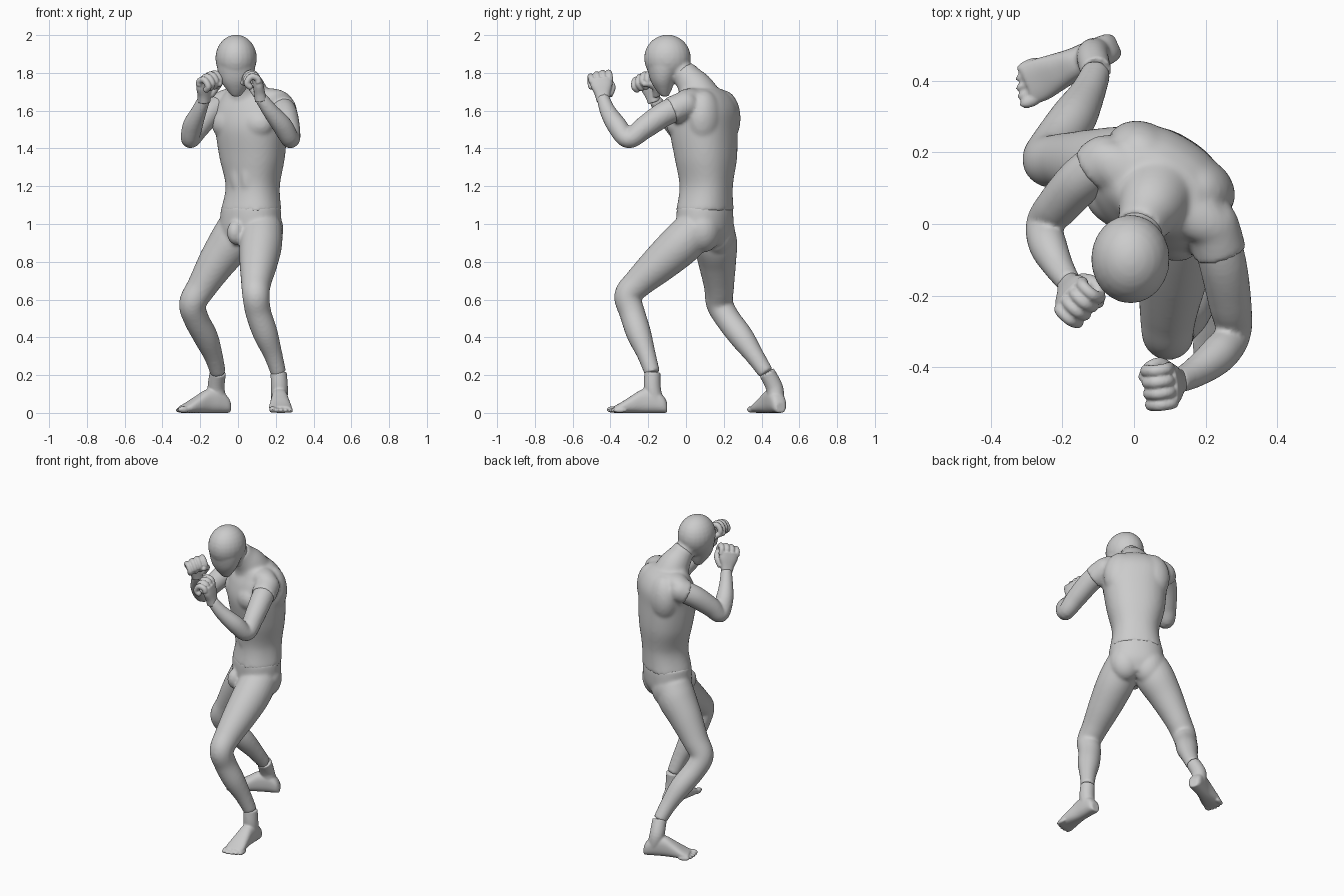
import bpy, bmesh, math
from mathutils import Vector, Matrix

if "Cube" in bpy.data.objects:
    bpy.data.objects.remove(bpy.data.objects["Cube"])

YAW = math.radians(32)
WIDE = Vector((math.cos(YAW), -math.sin(YAW), 0))    # body's left
BACK = Vector((math.sin(YAW), math.cos(YAW), 0))
X, Y, UP = Vector((1, 0, 0)), Vector((0, 1, 0)), Vector((0, 0, 1))


def spline(pts, n=6):
    """Catmull-Rom through tuples of any length."""
    out = []
    for i in range(len(pts) - 1):
        p = [pts[max(i - 1, 0)], pts[i], pts[i + 1], pts[min(i + 2, len(pts) - 1)]]
        for k in range(n):
            t = k / n
            out.append([0.5 * (2 * b + (c - a) * t + (2 * a - 5 * b + 4 * c - d) * t * t
                               + (3 * b - a - 3 * c + d) * t ** 3) for a, b, c, d in zip(*p)])
    return out + [list(pts[-1])]


def loft(bm, pts, axes=None, ref=X, power=2.0, n=28):
    """Skin rings (x, y, z, ru[, rv]); rings follow the path unless axes are fixed."""
    s = spline(pts)
    rings = []
    for i, q in enumerate(s):
        if axes:
            u, v = axes
        else:
            t = Vector(s[min(i + 1, len(s) - 1)][:3]) - Vector(s[max(i - 1, 0)][:3])
            v = t.cross(ref).normalized()
            u = v.cross(t).normalized()
        ring = []
        for k in range(n):
            a = math.tau * k / n
            c, d = math.cos(a), math.sin(a)
            c = math.copysign(abs(c) ** (2 / power), c)
            d = math.copysign(abs(d) ** (2 / power), d)
            ring.append(bm.verts.new(Vector(q[:3]) + u * c * q[3] + v * d * q[-1]))
        rings.append(ring)
    for r0, r1 in zip(rings, rings[1:]):
        for k in range(n):
            bm.faces.new((r0[k], r0[(k + 1) % n], r1[(k + 1) % n], r1[k]))
    bm.faces.new(rings[0])
    bm.faces.new(rings[-1])


def ball(bm, c, r, axes=(WIDE, BACK, UP)):
    """Ellipsoid with radii along the given axes."""
    m = Matrix([list(a * k) for a, k in zip(axes, r)]).transposed().to_4x4()
    bmesh.ops.create_uvsphere(bm, u_segments=24, v_segments=14, radius=1,
                              matrix=Matrix.Translation(c) @ m)


def body(c, w, b, z):
    """Point offset from (c) along the turned body's width and back."""
    return Vector((c[0], c[1], z)) + WIDE * w + BACK * b


def finish(bm, name, voxel=0.009, smooth=5):
    bmesh.ops.recalc_face_normals(bm, faces=bm.faces)
    me = bpy.data.meshes.new(name)
    bm.to_mesh(me)
    bm.free()
    ob = bpy.data.objects.new(name, me)
    bpy.context.collection.objects.link(ob)
    r = ob.modifiers.new("Fuse", 'REMESH')
    r.mode, r.voxel_size, r.use_smooth_shade = 'VOXEL', voxel, True
    s = ob.modifiers.new("Soften", 'SMOOTH')
    s.factor, s.iterations = 0.5, smooth
    return ob


# Arm and leg paths: x, y, z, radius
arms = {
    "left": [(.22, -.005, 1.63, .066), (.248, -.11, 1.585, .066), (.268, -.22, 1.51, .06),
             (.277, -.305, 1.45, .05), (.235, -.365, 1.52, .053), (.17, -.415, 1.60, .042),
             (.12, -.44, 1.67, .033)],
    "right": [(-.082, .175, 1.63, .066), (-.15, .12, 1.585, .066), (-.213, .05, 1.51, .06),
              (-.252, -.0, 1.45, .05), (-.24, -.06, 1.52, .053), (-.21, -.12, 1.59, .042),
              (-.18, -.165, 1.66, .033)],
}
legs = {
    "left": [(.125, .06, .98, .11), (.12, -.03, .89, .113), (.108, -.14, .79, .10),
             (.096, -.25, .69, .08), (.095, -.308, .62, .072), (.108, -.285, .53, .068),
             (.145, -.25, .42, .066), (.185, -.21, .31, .05), (.215, -.178, .21, .041)],
    "right": [(.0, .14, .98, .11), (-.04, .155, .90, .116), (-.11, .165, .80, .101),
              (-.19, .175, .67, .08), (-.24, .178, .58, .072), (-.222, .22, .50, .067),
              (-.17, .295, .40, .065), (-.13, .365, .30, .05), (-.105, .425, .21, .041)],
}

# Torso with chest, shoulder blades, neck slope and shoulder caps
bm = bmesh.new()
loft(bm, [(.069, .10, 1.07, .161, .14), (.078, .107, 1.20, .14, .134),
          (.075, .105, 1.35, .172, .153), (.07, .093, 1.50, .19, .165),
          (.07, .10, 1.60, .195, .155), (.07, .10, 1.67, .165, .125),
          (.065, .085, 1.715, .115, .095)], axes=(WIDE, BACK), power=2.3, n=48)
loft(bm, [(.07, .10, 1.60, .13), (.05, .055, 1.71, .10), (.03, .015, 1.77, .076),
          (.015, -.015, 1.81, .066)])
C = (.07, .095)
for s in (-1, 1):
    ball(bm, body(C, s * .085, -.085, 1.53), (.10, .075, .085))
    ball(bm, body(C, s * .09, .06, 1.56), (.11, .09, .15))
    ball(bm, body((.06, .07), s * .10, .02, 1.67), (.13, .07, .05))
    ball(bm, body((.077, .105), s * .03, -.095, 1.27), (.045, .047, .14))
for p, end in zip(arms.values(), (.72, .4)):
    a, b = Vector(p[0][:3]), Vector(p[1][:3])
    e = a.lerp(b, end)
    ball(bm, a, (.074, .074, .074))
    loft(bm, [(*a, .074), (*a.lerp(e, .5), .075), (*e, .075)])
finish(bm, "torso", .01, 9)

# Hips and both legs down to the ankle seams
bm = bmesh.new()
loft(bm, [(.068, .10, 1.095, .158, .136), (.067, .10, 1.04, .164, .139),
          (.062, .10, .96, .165, .132), (.05, .10, .89, .12, .10)],
     axes=(WIDE, BACK), power=2.2, n=48)
for p in legs.values():
    loft(bm, p, n=32)
for s, z in ((-1, .955), (1, .97)):
    ball(bm, body((.065, .10), s * .07, .035, z), (.10, .092, .12))
ball(bm, Vector((-.012, -.008, .955)), (.045, .05, .065))
finish(bm, "hips_and_legs", .009, 8)

# Arms from shoulder seam to wrist
for side, p in arms.items():
    bm = bmesh.new()
    loft(bm, p, n=28)
    ball(bm, Vector(p[3][:3]), (.047, .047, .047))
    finish(bm, side + "_arm", .008, 4)

# Head: skull, tapering face and forward-leaning neck
bm = bmesh.new()
ball(bm, Vector((-.01, -.098, 1.878)), (.11, .124, .124), (X, Y, UP))
loft(bm, [(-.01, -.105, 1.88, .106, .112), (-.01, -.115, 1.81, .098, .088),
          (-.01, -.122, 1.755, .08, .064), (-.01, -.118, 1.71, .05, .042),
          (-.01, -.112, 1.675, .022, .02)], axes=(X, Y))
loft(bm, [(.04, .02, 1.74, .066), (.018, -.015, 1.795, .064), (.0, -.06, 1.85, .072)])
finish(bm, "head", .008, 5)


# Fist: a = knuckle direction, p = palm direction, thumb side = s
def fist(name, wrist, a, p, s):
    a = Vector(a).normalized()
    s = Vector(s)
    s = (s - a * s.dot(a)).normalized()
    q = s.cross(a)
    p = q if q.dot(Vector(p)) > 0 else -q
    w = Vector(wrist)
    at = lambda i, j, k: tuple(w + a * i + p * j + s * k)
    bm = bmesh.new()
    loft(bm, [(*at(-.01, 0, 0), .034, .032), (*at(.03, 0, .002), .042, .029),
              (*at(.075, 0, .003), .058, .027), (*at(.115, 0, .003), .058, .022)],
         axes=(s, p), power=2.4)
    for k, g in enumerate((-.01, -.002, .002, 0)):
        o = -.046 + k * .0325
        path = [(.095, .0), (.13 + g, .004), (.143 + g, .035), (.115 + g, .062), (.085, .052)]
        loft(bm, [(*at(i, j, o), .0172) for i, j in path], ref=s, n=14)
        ball(bm, Vector(at(.083, .05, o)), (.017, .017, .017))
    thumb = [(.02, .012, .036, .02), (.06, .03, .06, .019), (.09, .055, .058, .017),
             (.10, .074, .035, .015)]
    loft(bm, [(*at(i, j, k), r) for i, j, k, r in thumb], ref=a, n=14)
    ball(bm, Vector(at(.10, .074, .034)), (.015, .015, .015))
    finish(bm, name, .0045, 3)


fist("left_fist", (.12, -.44, 1.66), (-.17, -.13, 1), (-1, -.1, 0), (-.1, 1, 0))
fist("right_fist", (-.18, -.17, 1.655), (.03, -.34, 1), (.8, -.6, 0), (.6, .8, 0))


# Foot: lofted from heel to ball, with toes; big = side of the big toe
def foot(name, heel, ahead, ankle, big):
    f = Vector(ahead).normalized()
    r = f.cross(UP)
    h = Vector(heel)
    at = lambda d, o, z: tuple(h + f * d + r * o + UP * z)
    bm = bmesh.new()
    rows = [(.0, .026, .055), (.02, .04, .09), (.07, .044, .13), (.13, .045, .125),
            (.19, .053, .09), (.24, .06, .058), (.28, .056, .036)]
    loft(bm, [(*at(d, 0, z / 2), w, z / 2) for d, w, z in rows], axes=(r, UP), power=2.5)
    loft(bm, [(*ankle, .043), (*at(.078, 0, .13), .045), (*at(.06, 0, .05), .043)])
    for k in range(5):
        size = .018 if k == 0 else .0135
        ball(bm, Vector(at(.284 - .002 * k * k, big * (.043 - .024 * k), size)),
             (size, .036, size), (r, f, UP))
    finish(bm, name, .006, 4)


foot("left_foot", (.217, -.1, 0), (.03, -1, 0), (.215, -.177, .215), 1)
foot("right_foot", (-.045, .502, 0), (-.9, -.41, 0), (-.106, .427, .215), -1)
